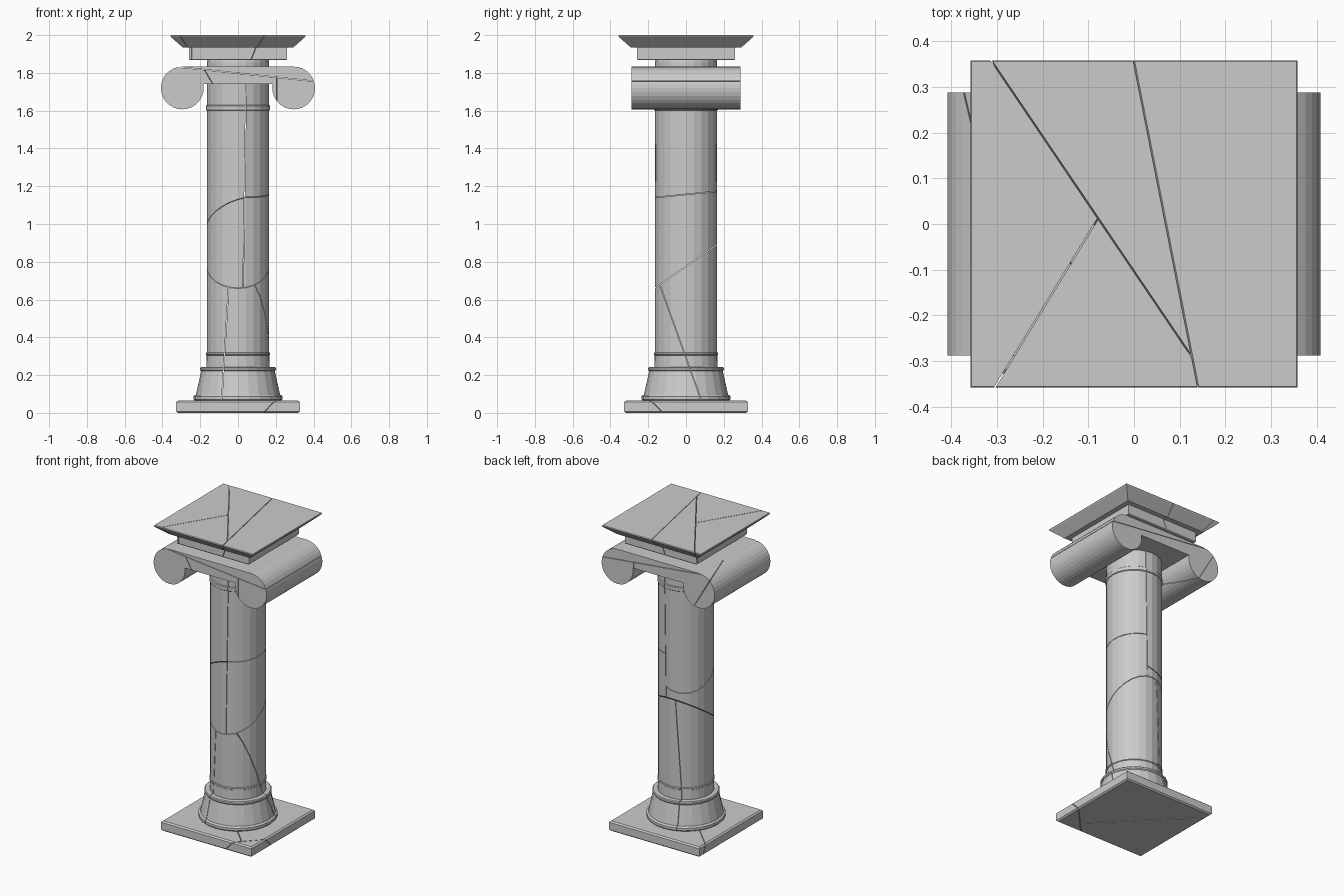
import bpy, bmesh, math
from mathutils import Vector

if "Cube" in bpy.data.objects:
    bpy.data.objects.remove(bpy.data.objects["Cube"])

GAP = 0.003


def lathe(profile, sides, square=False):
    """Closed solid of revolution; square=True reads radii as half widths."""
    bm = bmesh.new()
    k = math.sqrt(2) if square else 1
    off = math.pi / sides if square else 0
    rings = []
    for r, z in profile:
        rings.append([bm.verts.new((r * k * math.cos(off + i * math.tau / sides),
                                    r * k * math.sin(off + i * math.tau / sides), z))
                      for i in range(sides)])
    for a, b in zip(rings, rings[1:]):
        for i in range(sides):
            j = (i + 1) % sides
            bm.faces.new((a[i], a[j], b[j], b[i]))
    bm.faces.new(rings[0][::-1])
    bm.faces.new(rings[-1])
    return bm


def half(bm, point, normal):
    """Keep the part of a solid behind a plane and cap the cut."""
    out = bm.copy()
    geom = out.verts[:] + out.edges[:] + out.faces[:]
    bmesh.ops.bisect_plane(out, geom=geom, plane_co=point, plane_no=normal,
                           dist=1e-6, clear_outer=True)
    rim = [e for e in out.edges if e.is_boundary]
    if rim:
        bmesh.ops.triangle_fill(out, edges=rim, use_beauty=True, normal=normal)
    bmesh.ops.recalc_face_normals(out, faces=out.faces[:])
    return out


def fracture(bm, tree):
    """tree = (point, normal, back subtree, front subtree) or None."""
    if tree is None:
        return [bm]
    p, n, back, front = tree
    p, n = Vector(p), Vector(n).normalized()
    return (fracture(half(bm, p - n * GAP / 2, n), back)
            + fracture(half(bm, p + n * GAP / 2, -n), front))


def build(name, bm, tree=None):
    for i, piece in enumerate(fracture(bm, tree)):
        me = bpy.data.meshes.new(name)
        piece.to_mesh(me)
        ob = bpy.data.objects.new(f"{name}_{i + 1}", me)
        bpy.context.collection.objects.link(ob)


# Square plinth with softened edges, broken in three
build("plinth",
      lathe([(0.318, 0), (0.327, 0.008), (0.327, 0.057), (0.318, 0.065)], 4, True),
      ((0.16, -0.33, 0.03), (0.75, -0.7, -0.7),
       ((-0.05, 0, 0.03), (0.7, 0.7, 0.2), None, None), None))

# Shaft with flared foot and ring mouldings, broken into shards
shaft = [(0.228, 0.065), (0.235, 0.072), (0.235, 0.088), (0.228, 0.095),
         (0.223, 0.096), (0.211, 0.15), (0.195, 0.222), (0.2, 0.228),
         (0.2, 0.238), (0.195, 0.243), (0.168, 0.244), (0.166, 0.305),
         (0.170, 0.308), (0.170, 0.318), (0.165, 0.321), (0.165, 1.6),
         (0.170, 1.604), (0.170, 1.626), (0.165, 1.63), (0.165, 1.74)]
upper_left = ((-0.165, 0, 0.99), (-0.3, 0.55, 1), None, None)
upper_right = ((0.04, -0.165, 1.14), (0, -0.1, 1), None, None)
lower_right = ((0, -0.1, 0.57), (0, 1, 0.36), None, None)
build("shaft", lathe(shaft, 24),
      ((0, -0.165, 0.66), (0, -0.7, 1),
       ((-0.06, 0, 0.5), (1, 0, -0.06), None, lower_right),
       ((0.035, 0, 1.2), (1, 0, -0.015), upper_left, upper_right)))

# Scroll capital: one outline with two round volutes, extruded front to back
R, CX, CZ, TOP, UNDER = 0.113, 0.295, 1.72, 1.833, 1.74
arc = [(CX + R * math.cos(math.radians(a)), CZ + R * math.sin(math.radians(a)))
       for a in [90 - 11.25 * k for k in range(25)]]
right = arc + [(CX - R, UNDER)]
outline = right + [(-x, z) for x, z in reversed(right)]
cap = bmesh.new()
face = cap.faces.new([cap.verts.new((x, -0.288, z)) for x, z in outline])
ext = bmesh.ops.extrude_face_region(cap, geom=[face])
bmesh.ops.translate(cap, vec=(0, 0.576, 0),
                    verts=[v for v in ext["geom"] if isinstance(v, bmesh.types.BMVert)])
bmesh.ops.recalc_face_normals(cap, faces=cap.faces[:])
build("scroll_capital", cap,
      ((0, 0, 1.798), (0.105, 0, 1),
       ((-0.24, 0, 1.75), (0.85, 0.3, 0.5), None,
        ((0.19, 0, 1.72), (1, 0.05, 0), None, None)), None))

# Round neck between capital and top slab
build("neck", lathe([(0.165, 1.82), (0.165, 1.855), (0.162, 1.87)], 24))

# Stepped top slab with flared rim, split along long cracks
slab = [(0.255, 1.867), (0.26, 1.872), (0.26, 1.934), (0.292, 1.934),
        (0.355, 1.99), (0.358, 1.996), (0.355, 2.0)]
build("top_slab", lathe(slab, 4, True),
      ((0.07, 0, 2), (1, 0.197, -0.4),
       ((-0.07, 0, 2), (0.65, 0.44, -0.1),
        ((-0.19, -0.17, 2), (0.36, -0.22, 0), None, None), None), None))
